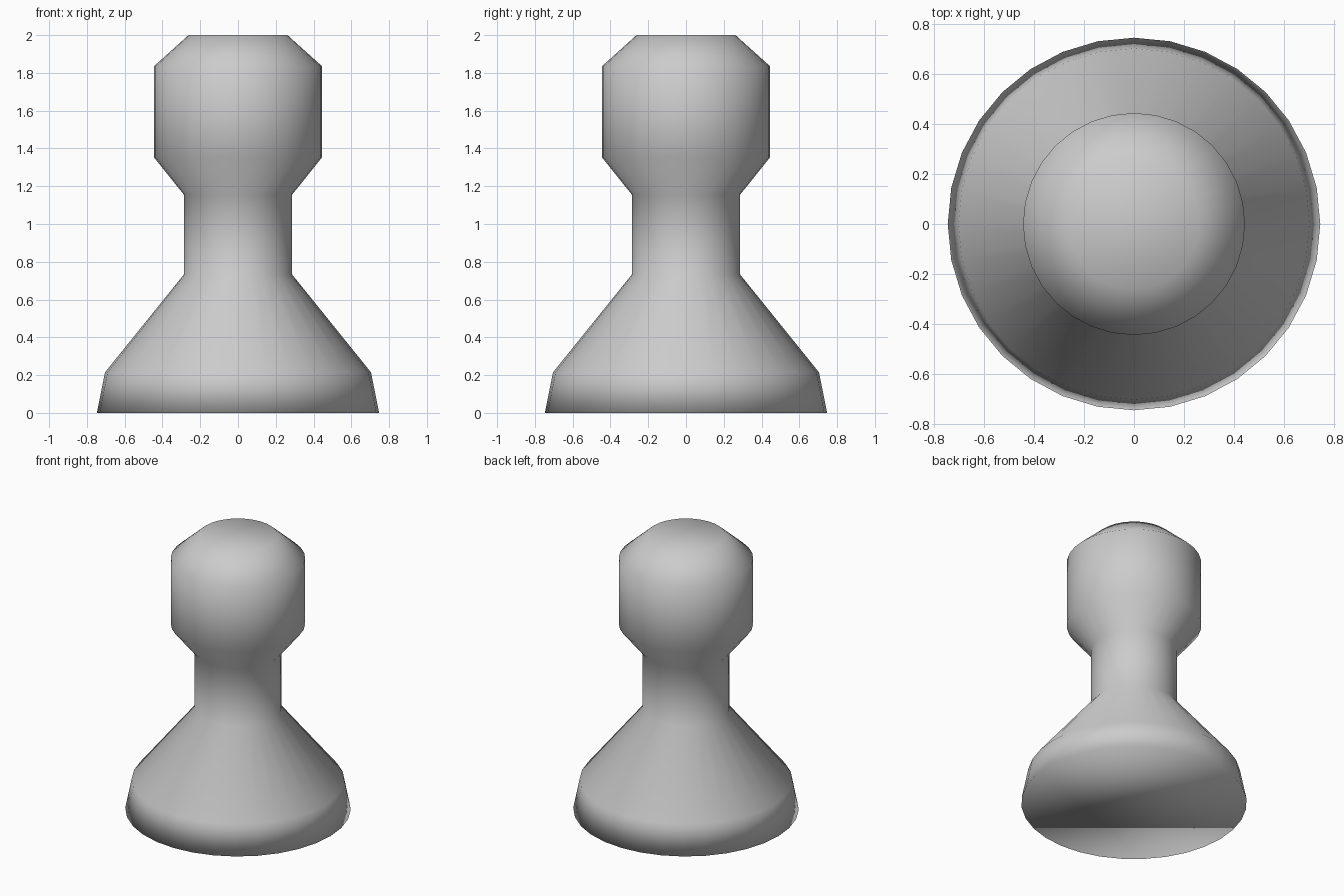
import bpy, bmesh
from math import cos, sin, tau

if "Cube" in bpy.data.objects:
    bpy.data.objects.remove(bpy.data.objects["Cube"])

SIDES = 32
# (radius, height) outline from the base up to the flat top
PROFILE = [(0.747, 0.0), (0.704, 0.215), (0.287, 0.732), (0.287, 1.156),
           (0.445, 1.353), (0.445, 1.835), (0.262, 2.0)]

# Turned body: one ring of vertices per profile point
bm = bmesh.new()
rings = [[bm.verts.new((r * cos(tau * i / SIDES), r * sin(tau * i / SIDES), z))
          for i in range(SIDES)] for r, z in PROFILE]
for low, high in zip(rings, rings[1:]):
    for i in range(SIDES):
        j = (i + 1) % SIDES
        bm.faces.new((low[i], low[j], high[j], high[i]))

# Flat caps at the bottom and the top
bm.faces.new(rings[0][::-1])
bm.faces.new(rings[-1])

# The whole piece is smooth shaded, caps included
for face in bm.faces:
    face.smooth = True

mesh = bpy.data.meshes.new("pawn")
bm.to_mesh(mesh)
bm.free()
bpy.context.collection.objects.link(bpy.data.objects.new("pawn", mesh))
